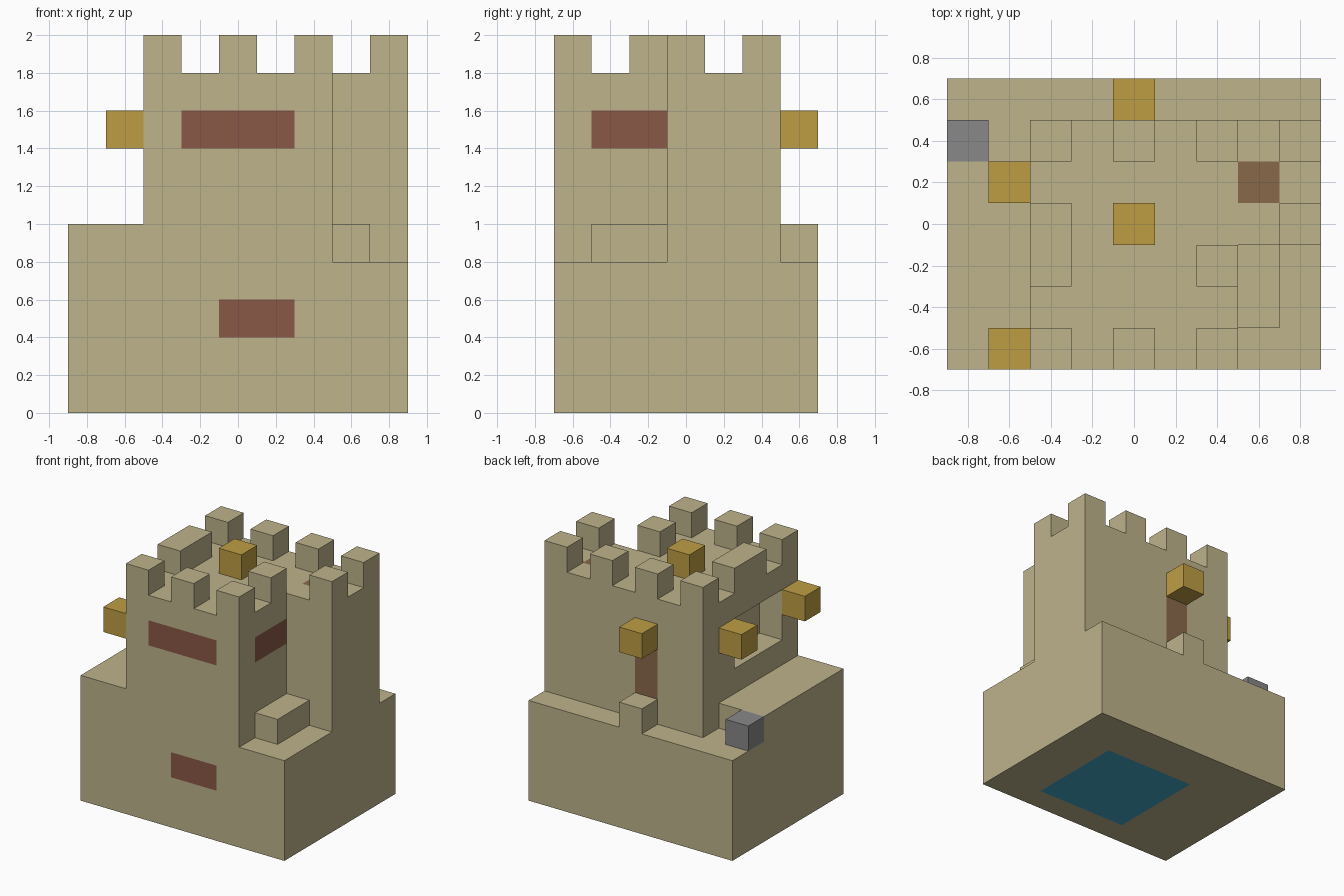
import bpy, bmesh
from mathutils import Vector

if "Cube" in bpy.data.objects:
    bpy.data.objects.remove(bpy.data.objects["Cube"], do_unlink=True)


def material(name, *rgb):
    lin = [((c / 255 + 0.055) / 1.055) ** 2.4 for c in rgb] + [1]
    m = bpy.data.materials.new(name)
    m.use_nodes = True
    m.diffuse_color = lin
    m.node_tree.nodes["Principled BSDF"].inputs["Base Color"].default_value = lin
    return m


stone = material("sandstone", 189, 179, 139)
brick = material("brick_red", 138, 88, 70)
wood = material("wood_brown", 138, 104, 75)
gold = material("lamp_gold", 190, 157, 68)
iron = material("iron_grey", 136, 136, 136)
water = material("water_blue", 65, 167, 198)


def prism(name, mat, outline, z0, z1):
    """Extrude a flat outline from z0 up to z1."""
    bm = bmesh.new()
    face = bm.faces.new([bm.verts.new((x, y, z0)) for x, y in outline])
    top = bmesh.ops.extrude_face_region(bm, geom=[face])["geom"]
    bmesh.ops.translate(bm, vec=(0, 0, z1 - z0),
                        verts=[v for v in top if isinstance(v, bmesh.types.BMVert)])
    bmesh.ops.recalc_face_normals(bm, faces=bm.faces)
    me = bpy.data.meshes.new(name)
    bm.to_mesh(me)
    bm.free()
    me.materials.append(mat)
    ob = bpy.data.objects.new(name, me)
    bpy.context.collection.objects.link(ob)
    return ob


def box(name, mat, x0, x1, y0, y1, z0, z1):
    return prism(name, mat, [(x0, y0), (x1, y0), (x1, y1), (x0, y1)], z0, z1)


def block(name, mat, x, y, z0):
    """One cube of the building grid, centred on x and y."""
    return box(name, mat, x - .1, x + .1, y - .1, y + .1, z0, z0 + .2)


def paint(ob, mat, lo, hi):
    """Cut the faces along the bounds lo..hi and colour those inside."""
    ob.data.materials.append(mat)
    index = len(ob.data.materials) - 1
    bm = bmesh.new()
    bm.from_mesh(ob.data)
    for corner in (lo, hi):
        for axis in range(3):
            normal = Vector((0, 0, 0))
            normal[axis] = 1
            bmesh.ops.bisect_plane(bm, geom=bm.verts[:] + bm.edges[:] + bm.faces[:],
                                   plane_co=corner, plane_no=normal, dist=1e-4)
    for f in bm.faces:
        c = f.calc_center_median()
        if all(lo[i] - 1e-3 < c[i] < hi[i] + 1e-3 for i in range(3)):
            f.material_index = index
    bm.to_mesh(ob.data)
    bm.free()


# Base with a front panel and a pool seen underneath
base = box("base", stone, -.9, .9, -.7, .7, 0, .8)
paint(base, brick, (-.1, -.7, .4), (.3, -.7, .6))
paint(base, water, (-.3, -.5, 0), (.5, .3, 0))

# Raised terrace, steps and iron block
box("side_terrace", stone, -.9, -.5, -.7, .3, .8, 1)
box("corner_step", stone, .5, .7, -.5, -.1, .8, 1)
block("door_step", stone, 0, .6, .8)
block("iron_block", iron, -.8, .4, .8)

# Keep, an L-shaped tower with a niche in one side
keep = prism("keep", stone, [(-.5, -.7), (.5, -.7), (.5, -.1), (.9, -.1),
                             (.9, .5), (-.5, .5)], .8, 1.8)
cutter = box("niche_cutter", stone, -.6, -.3, -.5, .1, 1.2, 1.6)
cutter.hide_render = True
cut = keep.modifiers.new("niche", "BOOLEAN")
cut.operation, cut.solver, cut.object = "DIFFERENCE", "EXACT", cutter
bpy.context.view_layer.objects.active = keep
bpy.ops.object.modifier_apply(modifier=cut.name)
bpy.data.objects.remove(cutter, do_unlink=True)

# Brick bands, door and trapdoor
paint(keep, brick, (-.3, -.7, 1.4), (.3, -.7, 1.6))
paint(keep, brick, (.5, -.5, 1.4), (.5, -.1, 1.6))
paint(keep, wood, (-.1, .5, 1), (.1, .5, 1.4))
paint(keep, wood, (.5, .1, 1.8), (.7, .3, 1.8))

# Battlements
for x in (-.4, 0, .4):
    block("front_merlon", stone, x, -.6, 1.8)
for x in (-.4, 0, .4, .8):
    block("back_merlon", stone, x, .4, 1.8)
block("inner_merlon", stone, .4, -.2, 1.8)
block("side_merlon", stone, .8, 0, 1.8)
box("long_merlon", stone, -.5, -.3, -.3, .1, 1.8, 2)

# Lamps on the walls and roof
block("back_lamp", gold, 0, .6, 1.4)
block("roof_lamp", gold, 0, 0, 1.8)
for y in (-.6, .2):
    block("side_lamp", gold, -.6, y, 1.4)
